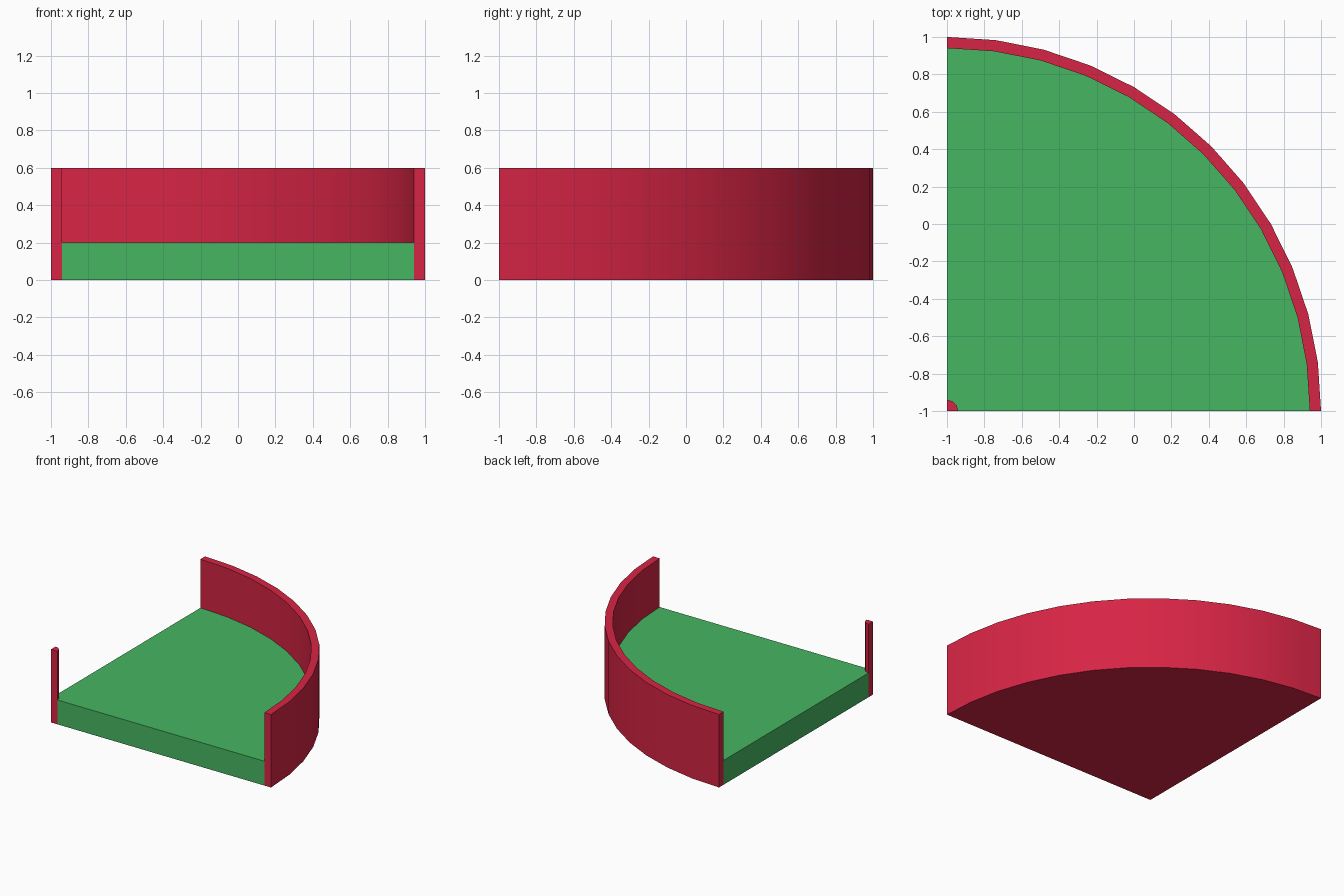
import bpy, bmesh, math

if "Cube" in bpy.data.objects:
    bpy.data.objects.remove(bpy.data.objects["Cube"])

def material(name, color):
    m = bpy.data.materials.new(name)
    m.diffuse_color = (*color, 1)
    m.use_nodes = True
    m.node_tree.nodes["Principled BSDF"].inputs["Base Color"].default_value = m.diffuse_color
    return m

RED = material("red", (0.679, 0.018, 0.058))
GREEN = material("green", (0.061, 0.468, 0.119))
CORNER = -1.0  # arc centre in x and y

def arc(radius, segments):
    """Quarter arc around the corner, counter-clockwise."""
    return [(CORNER + radius * math.cos(i / segments * math.pi / 2),
             CORNER + radius * math.sin(i / segments * math.pi / 2))
            for i in range(segments + 1)]

def prism(name, outline, height, mats, smooth=False):
    """Extrude a counter-clockwise outline up from z = 0."""
    bm = bmesh.new()
    base = bm.faces.new([bm.verts.new((x, y, 0)) for x, y in outline])
    ext = bmesh.ops.extrude_face_region(bm, geom=[base], use_keep_orig=True)
    for v in ext["geom"]:
        if isinstance(v, bmesh.types.BMVert):
            v.co.z = height
    bmesh.ops.recalc_face_normals(bm, faces=bm.faces)
    bm.normal_update()
    for f in bm.faces:  # underside takes the last material
        f.material_index = len(mats) - 1 if f.normal.z < -0.5 else 0
    me = bpy.data.meshes.new(name)
    bm.to_mesh(me)
    bm.free()
    for m in mats:
        me.materials.append(m)
    ob = bpy.data.objects.new(name, me)
    bpy.context.collection.objects.link(ob)
    if smooth:
        bpy.ops.object.select_all(action='DESELECT')
        ob.select_set(True)
        bpy.context.view_layer.objects.active = ob
        bpy.ops.object.shade_smooth_by_angle(angle=math.radians(35))
    return ob

# curved outer wall
prism("curved_wall", arc(2.0, 12) + arc(1.94, 12)[::-1], 0.6, [RED], True)
# green floor slab with red underside, notched around the post
prism("floor_slab", arc(1.94, 12) + arc(0.06, 3)[::-1], 0.2, [GREEN, RED])
# quarter-round post at the inner corner
prism("corner_post", [(CORNER, CORNER)] + arc(0.06, 3), 0.6, [RED], True)
